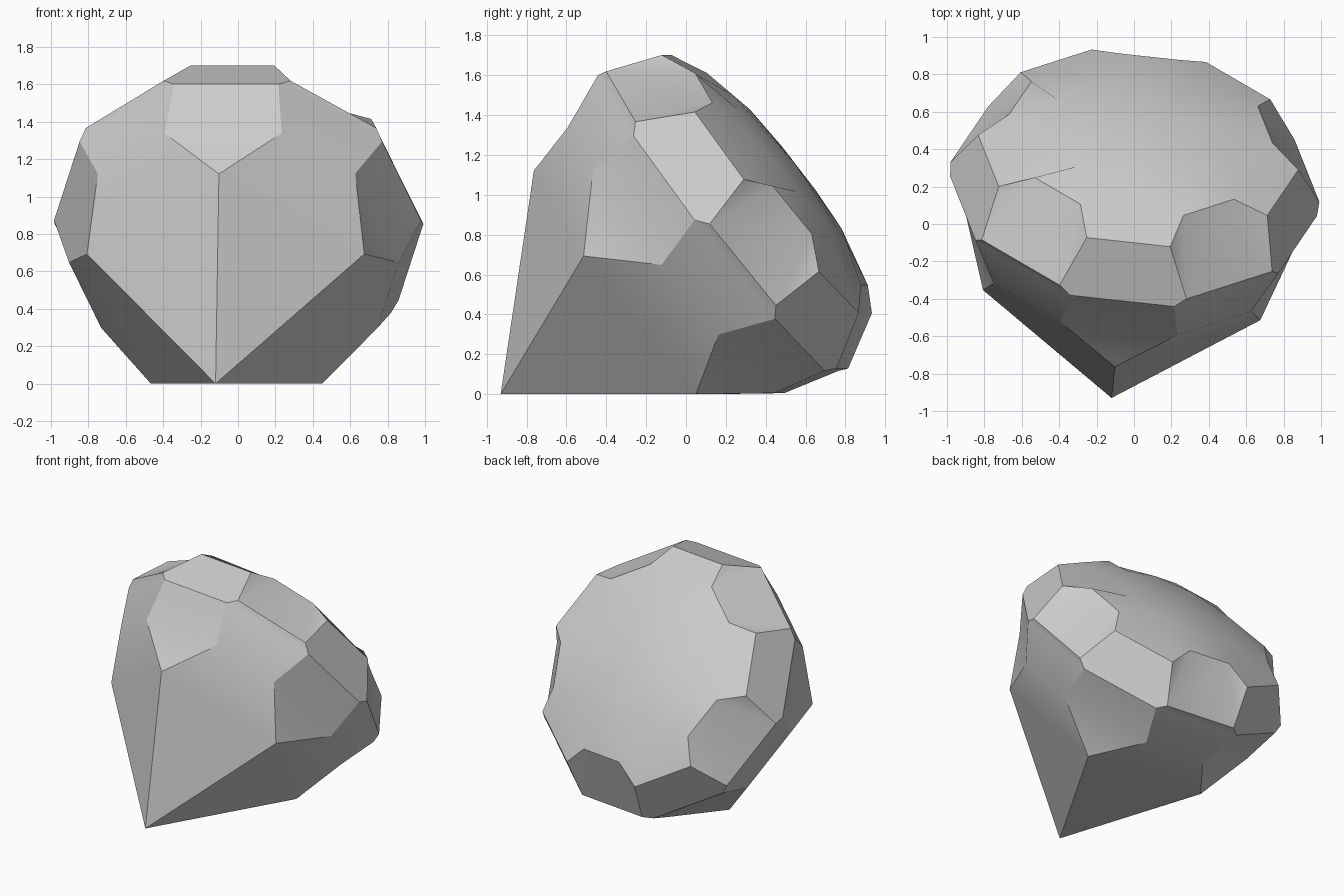
import bpy, bmesh
from math import radians, sin, cos

cube = bpy.data.objects.get("Cube")
if cube:
    bpy.data.objects.remove(cube, do_unlink=True)

grey = bpy.data.materials.new("stone grey")
grey.use_nodes = True
colour = (0.6, 0.6, 0.6, 1)
grey.diffuse_color = colour
grey.node_tree.nodes["Principled BSDF"].inputs["Base Color"].default_value = colour

SIDES = 5
STEP = 360 / SIDES

# Corner types of one sector: radius, angle from the sector's ridge, height
CORNERS = {
    "ridge_end": (0.784, 0, 0.819),
    "scoop_side": (0.888, 20.8, 1.115),
    "scoop_top": (0.987, 16.5, 1.393),
    "girdle": (0.992, 20.1, 1.442),
    "crown": (0.862, 15.1, 1.704),
    "notch": (0.71, 23, 1.786),
    "dome": (0.47, 0, 1.845),
    "dome_mid": (0.47, STEP / 2, 1.845),
}

bm = bmesh.new()
tip = bm.verts.new((0, 0, 0))
top = bm.verts.new((0, 0, 1.882))
verts = {}
facet_of = {}


def corner(name, sector, side=1):
    """Vertex of a corner type in a sector, on its plus or minus side."""
    sector %= SIDES
    radius, angle, height = CORNERS[name]
    key = (name, sector, side if name in PAIRED else 1)
    if key not in verts:
        a = radians(sector * STEP + key[2] * angle - 90)
        verts[key] = bm.verts.new((radius * cos(a), radius * sin(a), height))
    return verts[key]


PAIRED = {"scoop_side", "scoop_top", "girdle", "crown", "notch"}


def face(facet, *points):
    facet_of[bm.faces.new(points)] = facet


for k in range(SIDES):
    def here(name, side=1):
        return corner(name, k, side)

    def after(name):
        return corner(name, k + 1, -1)

    # Long lower facet, curving up to the girdle
    p = ("pavilion", k)
    face(p, tip, here("ridge_end"), here("scoop_side"), after("scoop_side"), after("ridge_end"))
    for low, high in (("scoop_side", "scoop_top"), ("scoop_top", "girdle")):
        face(p, here(low), here(high), after(high), after(low))

    # Five-sided scoop at the end of each ridge
    s = ("scoop", k)
    face(s, here("ridge_end"), here("scoop_side"), here("scoop_side", -1))
    face(s, here("scoop_side"), here("scoop_top"), here("scoop_top", -1), here("scoop_side", -1))

    # Crown facet above the scoop
    face(("crown", k), *[here(n) for n in ("scoop_top", "girdle", "crown")],
         *[here(n, -1) for n in ("crown", "girdle", "scoop_top")])

    # Hollow star facet between two crown facets
    h = ("star", k)
    face(h, here("girdle"), here("notch"), after("notch"), after("girdle"))
    face(h, here("girdle"), here("crown"), here("notch"))
    face(h, after("girdle"), after("crown"), after("notch"))

    # Domed table
    mid, inner, inner_next = here("dome_mid"), here("dome"), after("dome")
    face("table", here("crown", -1), here("crown"), inner)
    face("table", here("crown"), here("notch"), mid, inner)
    face("table", here("notch"), after("notch"), mid)
    face("table", after("notch"), after("crown"), inner_next, mid)
    face("table", inner, mid, top)
    face("table", mid, inner_next, top)

# Smooth within a facet, sharp between facets
bmesh.ops.recalc_face_normals(bm, faces=bm.faces)
for f in bm.faces:
    f.smooth = True
for e in bm.edges:
    e.smooth = len({facet_of[f] for f in e.link_faces}) == 1

mesh = bpy.data.meshes.new("gem")
bm.to_mesh(mesh)
bm.free()
mesh.materials.append(grey)
gem = bpy.data.objects.new("gem", mesh)
bpy.context.collection.objects.link(gem)

# Lay the gem on one lower facet
gem.location = (-0.12, -0.93, 0)
gem.rotation_euler = (radians(-52.25), 0, radians(-6.2))
